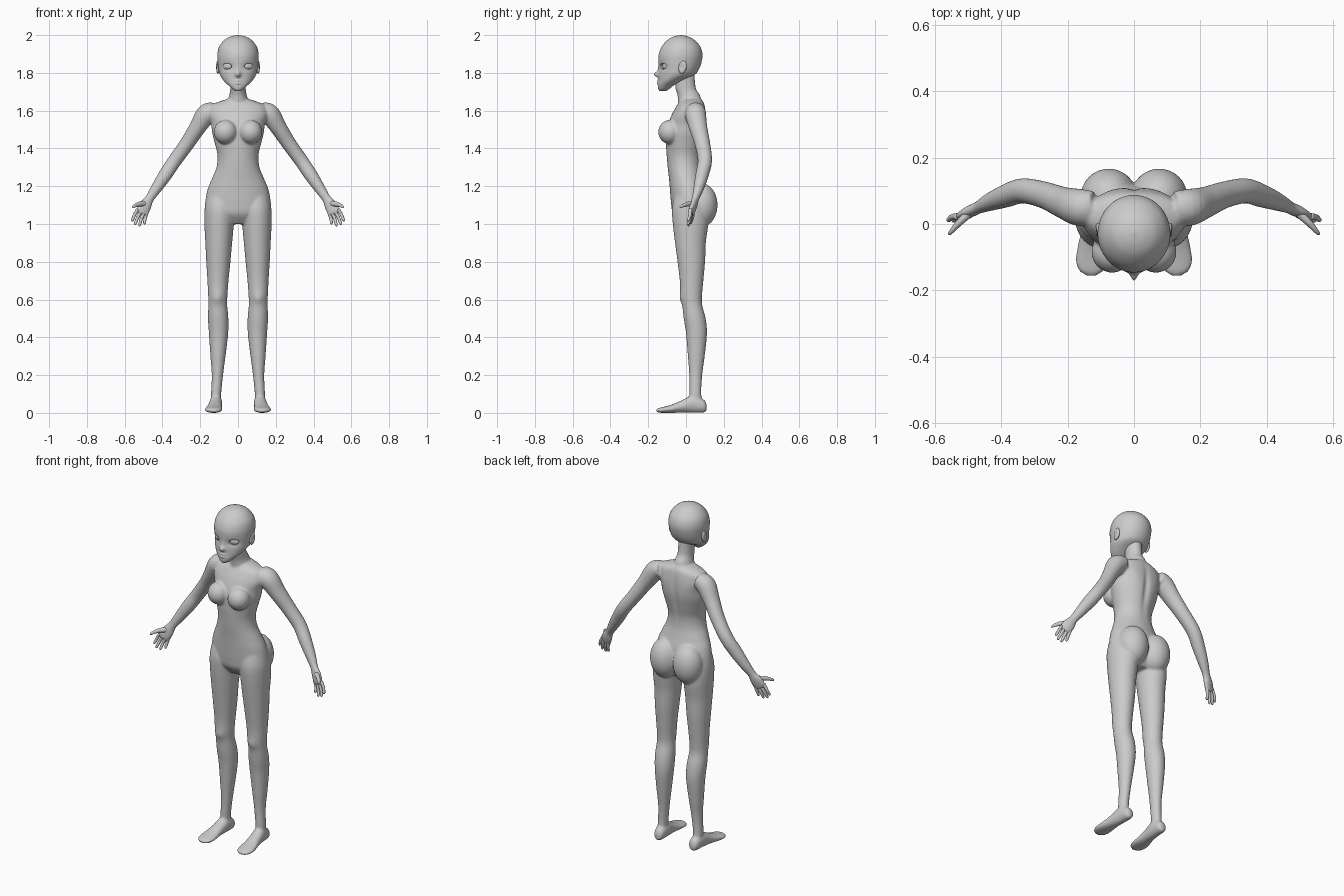
import bpy, bmesh
from math import sin, cos, pi, exp
from mathutils import Vector, Matrix


def spline(rows, k):
    """Catmull-Rom through tuples of numbers, k steps per span."""
    out = []
    for i in range(len(rows) - 1):
        a, b, c, d = (rows[max(i - 1, 0)], rows[i], rows[i + 1], rows[min(i + 2, len(rows) - 1)])
        for j in range(k):
            t = j / k
            out.append(tuple(0.5 * (2 * q + (r - p) * t + (2 * p - 5 * q + 4 * r - s) * t * t
                                    + (3 * q - p - 3 * r + s) * t ** 3)
                             for p, q, r, s in zip(a, b, c, d)))
    return out + [tuple(rows[-1])]


def loft(bm, rings, n=32, mirror=False):
    """Skin a list of (centre, half axis u, half axis v) ellipses."""
    for side in ((1, -1) if mirror else (1,)):
        loops = []
        for c, u, v in rings:
            pts = [c + u * cos(2 * pi * i / n) + v * sin(2 * pi * i / n) for i in range(n)]
            loops.append([bm.verts.new((p.x * side, p.y, p.z)) for p in pts])
        for a, b in zip(loops, loops[1:]):
            for i in range(n):
                bm.faces.new((a[i], a[i - 1], b[i - 1], b[i]))
        bm.faces.new(loops[0])
        bm.faces.new(loops[-1])


def upright(rows, k=5):
    """Rows of z, centre x, half width, front y, back y."""
    return [(Vector((cx, (f + b) / 2, z)), Vector((hx, 0, 0)), Vector((0, (b - f) / 2, 0)))
            for z, cx, hx, f, b in spline(rows, k)]


def tube(rows, wide, k=5):
    """Rows of x, y, z, radius along wide, radius across."""
    rows = spline(rows, k)
    pts = [Vector(r[:3]) for r in rows]
    out = []
    for i, r in enumerate(rows):
        t = (pts[min(i + 1, len(pts) - 1)] - pts[max(i - 1, 0)]).normalized()
        u = Vector(wide)
        u = (u - t * u.dot(t)).normalized()
        out.append((pts[i], u * r[3], t.cross(u) * r[4]))
    return out


def ball(bm, centre, radii, tilt=0, axis='Z', mirror=True):
    for side in ((1, -1) if mirror else (1,)):
        m = (Matrix.Translation((centre[0] * side, centre[1], centre[2]))
             @ Matrix.Rotation(tilt * (side if axis == 'Z' else 1), 4, axis) @ Matrix.Diagonal((*radii, 1)))
        bmesh.ops.create_uvsphere(bm, u_segments=32, v_segments=20, radius=1, matrix=m)


def finish(bm, name):
    bmesh.ops.recalc_face_normals(bm, faces=bm.faces[:])
    me = bpy.data.meshes.new(name)
    bm.to_mesh(me)
    bm.free()
    ob = bpy.data.objects.new(name, me)
    bpy.context.collection.objects.link(ob)
    smooth(ob)
    return ob


def smooth(ob):
    for p in ob.data.polygons:
        p.use_smooth = True


def bake(ob):
    """Apply the modifiers."""
    me = bpy.data.meshes.new_from_object(ob.evaluated_get(bpy.context.evaluated_depsgraph_get()))
    ob.modifiers.clear()
    ob.data = me
    smooth(ob)


def bump(ob, centre, radii, offset):
    """Push the surface softly near a point."""
    for v in ob.data.vertices:
        d = sum(((v.co[i] - centre[i]) / radii[i]) ** 2 for i in range(3))
        if d < 9:
            v.co += Vector(offset) * exp(-d)


# Body: torso, neck, limbs and feet fused into one skin
bm = bmesh.new()
loft(bm, upright([
    (1.665, 0, .045, -.025, .078), (1.648, 0, .10, -.035, .092), (1.625, 0, .145, -.05, .10),
    (1.58, 0, .158, -.075, .107), (1.53, 0, .143, -.095, .11), (1.48, 0, .136, -.105, .107),
    (1.42, 0, .121, -.106, .095), (1.36, 0, .108, -.102, .082), (1.30, 0, .114, -.097, .082),
    (1.24, 0, .138, -.09, .095), (1.18, 0, .162, -.085, .112), (1.10, 0, .175, -.078, .118),
    (1.05, 0, .165, -.068, .11), (1.0, 0, .08, -.03, .08)]), 48)
loft(bm, upright([
    (1.80, 0, .042, -.06, .045), (1.72, 0, .041, -.056, .052), (1.68, 0, .047, -.045, .075),
    (1.62, 0, .065, -.04, .09)]))
ball(bm, (.066, -.084, 1.487), (.062, .063, .064))
ball(bm, (.076, .083, 1.10), (.085, .084, .115))
loft(bm, upright([
    (1.15, .09, .075, -.06, .10), (1.08, .096, .081, -.074, .115), (1.0, .10, .078, -.07, .118),
    (.90, .102, .071, -.058, .105), (.80, .104, .064, -.045, .101), (.70, .106, .056, -.033, .092),
    (.62, .107, .051, -.029, .085), (.57, .107, .05, -.02, .086), (.50, .105, .054, -.012, .104),
    (.42, .103, .051, 0, .111), (.30, .106, .040, .01, .099), (.20, .109, .030, .017, .086),
    (.10, .116, .027, .018, .081), (.04, .117, .027, .018, .09)]), mirror=True)
foot = [(.109, .115, .012, .012, .045), (.095, .115, .028, .002, .07), (.04, .117, .034, 0, .095),
        (-.02, .122, .037, .001, .068), (-.07, .127, .044, 0, .046), (-.11, .129, .047, 0, .034),
        (-.14, .129, .038, .001, .027), (-.156, .128, .016, .005, .019)]
loft(bm, [(Vector((cx, y, (lo + hi) / 2)), Vector((hx, 0, 0)), Vector((0, 0, (hi - lo) / 2)))
          for y, cx, hx, lo, hi in spline(foot, 5)], mirror=True)
loft(bm, tube([
    (.12, .05, 1.60, .042, .05), (.165, .05, 1.583, .054, .056), (.215, .065, 1.51, .044, .048),
    (.27, .087, 1.425, .039, .041), (.335, .10, 1.335, .037, .038), (.385, .085, 1.26, .036, .035),
    (.435, .066, 1.185, .029, .027), (.468, .05, 1.135, .024, .019), (.489, .04, 1.10, .034, .018),
    (.507, .03, 1.067, .036, .014), (.514, .027, 1.052, .030, .009)], (.85, -.2, .45)), mirror=True)
body = finish(bm, "body")
mod = body.modifiers.new("fuse", 'REMESH')
mod.mode, mod.voxel_size = 'VOXEL', .006
mod = body.modifiers.new("soften", 'SMOOTH')
mod.factor, mod.iterations = .5, 6
bake(body)
bump(body, (0, .11, 1.47), (.018, .05, .12), (0, -.010, 0))     # spine groove
for s in (1, -1):
    bump(body, (.08 * s, .11, 1.53), (.04, .04, .07), (0, .005, 0))   # shoulder blade
    bump(body, (.107 * s, -.028, .605), (.025, .03, .03), (0, -.006, 0))  # kneecap

# Fingers and thumbs
bm = bmesh.new()
fingers = [((.531, .023, 1.078), (.561, .009, 1.014)), ((.514, .027, 1.068), (.546, .007, .994)),
           ((.497, .031, 1.063), (.522, .010, .988)), ((.482, .036, 1.062), (.495, .020, .999))]
for root, tip in fingers:
    rows = []
    for t, r in ((0, .010), (.45, .0085), (.85, .0075), (.97, .0045), (1, .001)):
        p = Vector(root).lerp(Vector(tip), t) + Vector((.003, .005, 0)) * sin(pi * t)
        rows.append((*p, r, r))
    loft(bm, tube(rows, (1, 0, .3), 4), 12, True)
loft(bm, tube([(.492, .036, 1.108, .015, .013), (.523, .008, 1.105, .013, .011),
               (.545, -.016, 1.097, .009, .008), (.556, -.029, 1.089, .006, .005),
               (.559, -.032, 1.087, .001, .001)], (0, .3, 1), 4), 12, True)
finish(bm, "fingers")

# Head with sculpted face
bm = bmesh.new()
loft(bm, upright([
    (1.704, 0, .014, -.140, -.105), (1.715, 0, .031, -.147, -.088), (1.735, 0, .052, -.149, -.062),
    (1.76, 0, .077, -.146, -.015), (1.79, 0, .096, -.145, .045), (1.82, 0, .103, -.143, .069),
    (1.86, 0, .108, -.146, .083), (1.90, 0, .109, -.144, .087), (1.94, 0, .099, -.128, .075),
    (1.975, 0, .071, -.097, .044), (1.993, 0, .038, -.064, .010), (2.0, 0, .004, -.03, -.022)], 10), 96)
head = finish(bm, "head")
bump(head, (0, -.145, 1.791), (.013, .04, .014), (0, -.024, .002))   # nose
bump(head, (0, -.145, 1.815), (.013, .04, .022), (0, -.006, 0))
bump(head, (0, -.147, 1.759), (.018, .04, .006), (0, -.006, 0))      # lips
bump(head, (0, -.147, 1.745), (.016, .04, .006), (0, -.006, 0))
for s in (1, -1):
    bump(head, (.055 * s, -.125, 1.834), (.030, .04, .020), (0, .008, 0))
bm = bmesh.new()
ball(bm, (.057, -.119, 1.835), (.028, .014, .016), .5)
cutter = finish(bm, "eye_socket_cutter")
mod = head.modifiers.new("sockets", 'BOOLEAN')
mod.object, mod.operation, mod.solver = cutter, 'DIFFERENCE', 'EXACT'
bake(head)
cutter.hide_render = True
cutter.hide_set(True)

# Eyeballs
bm = bmesh.new()
ball(bm, (.056, -.109, 1.835), (.027, .013, .018), .5)
finish(bm, "eyeballs")

# Ears
bm = bmesh.new()
ball(bm, (.107, -.018, 1.83), (.011, .021, .034), -.2, 'X')
ears = finish(bm, "ears")
for s in (1, -1):
    bump(ears, (.118 * s, -.022, 1.832), (.02, .010, .018), (-.008 * s, 0, 0))
